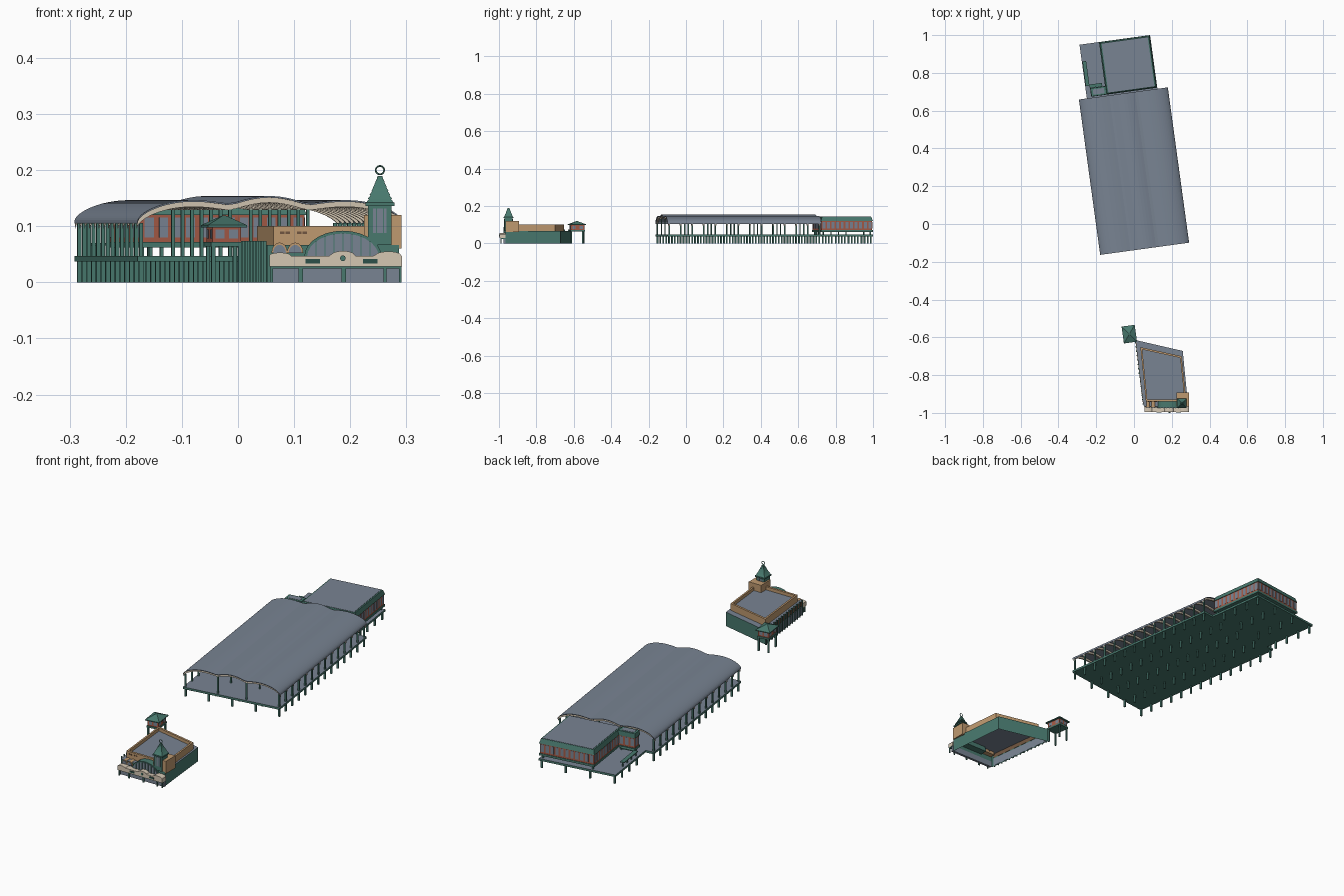
import bpy, bmesh, math
from mathutils import Matrix, Vector

if "Cube" in bpy.data.objects:
    bpy.data.objects.remove(bpy.data.objects["Cube"])


def material(name, rgb):
    m = bpy.data.materials.new(name)
    m.use_nodes = True
    m.diffuse_color = (*rgb, 1)
    m.node_tree.nodes["Principled BSDF"].inputs["Base Color"].default_value = (*rgb, 1)
    return m


GREEN = material("sea green paint", (.065, .19, .155))
SLATE = material("slate grey", (.19, .23, .29))
TAN = material("tan render", (.52, .32, .16))
CREAM = material("cream plaster", (.66, .57, .45))
RED = material("brick red", (.37, .10, .06))
BROWN = material("brown timber", (.16, .09, .05))
DARK = material("dark green sign", (.025, .08, .065))

PIER = Matrix.Translation((0, .28, 0)) @ Matrix.Rotation(math.radians(7.8), 4, 'Z')
HERE = Matrix.Identity(4)


def finish(name, bm, mats, M):
    bmesh.ops.recalc_face_normals(bm, faces=bm.faces)
    me = bpy.data.meshes.new(name)
    bm.to_mesh(me)
    bm.free()
    for m in mats:
        me.materials.append(m)
    ob = bpy.data.objects.new(name, me)
    ob.matrix_world = M
    bpy.context.collection.objects.link(ob)
    return ob


def boxes(name, items, mat, M=HERE):
    """Boxes given as (x0, x1, y0, y1, z0, z1)."""
    bm = bmesh.new()
    for x0, x1, y0, y1, z0, z1 in items:
        T = Matrix.Translation(((x0 + x1) / 2, (y0 + y1) / 2, (z0 + z1) / 2))
        bmesh.ops.create_cube(bm, size=1, matrix=T @ Matrix.Diagonal((x1 - x0, y1 - y0, z1 - z0, 1)))
    return finish(name, bm, [mat], M)


def posts(name, spots, z0, z1, w, mat, M=HERE):
    h = w / 2
    return boxes(name, [(x - h, x + h, y - h, y + h, z0, z1) for x, y in spots], mat, M)


def prism(name, pts, z0, z1, side, top, M=HERE, inset=0, bottom=True):
    """Upright prism with its own top colour; inset pulls the top edge inward."""
    bm = bmesh.new()
    c = sum((Vector(p) for p in pts), Vector((0, 0))) / len(pts)
    lo = [bm.verts.new((*p, z0)) for p in pts]
    hi = [bm.verts.new((*(Vector(p) + (c - Vector(p)) * inset), z1)) for p in pts]
    for i in range(len(pts)):
        j = (i + 1) % len(pts)
        bm.faces.new((lo[i], lo[j], hi[j], hi[i]))
    bm.faces.new(hi).material_index = 1
    if bottom:
        bm.faces.new(lo[::-1])
    return finish(name, bm, [side, top], M)


def rect(x0, x1, y0, y1):
    return [(x0, y0), (x1, y0), (x1, y1), (x0, y1)]


def extrude(name, pts, y0, y1, mat, M=HERE):
    """Outline in x and z carried from y0 to y1."""
    bm = bmesh.new()
    f = bm.faces.new([bm.verts.new((x, y0, z)) for x, z in pts])
    r = bmesh.ops.extrude_face_region(bm, geom=[f])
    bmesh.ops.translate(bm, vec=(0, y1 - y0, 0), verts=[v for v in r["geom"] if isinstance(v, bmesh.types.BMVert)])
    return finish(name, bm, [mat], M)


def arch(cx, z0, hw, rise, n=14):
    return [(cx + hw * math.cos(math.pi * i / n), z0 + rise * math.sin(math.pi * i / n)) for i in range(n + 1)]


# Pier decks and the piles below
W, L = .2375, .415
prism("main_deck", rect(-W, W, -L, L), .037, .047, GREEN, SLATE, PIER)
prism("rear_deck", rect(-.195, .182, L, .702), .037, .047, GREEN, SLATE, PIER)
rows = [-.405 + .81 * i / 13 for i in range(14)]
posts("deck_piles", [(u, v) for u in (-.23, -.115, 0, .115, .23) for v in rows], 0, .037, .008, GREEN, PIER)
posts("rear_piles", [(u, v) for u in (-.185, -.065, .055, .172) for v in (.48, .55, .62, .69)], 0, .037, .008, GREEN, PIER)

# Triple-vaulted canopy on posts
def canopy_z(u):
    a = abs(u)
    if a < .07:
        return .140 + .014 * math.cos(a / .07 * math.pi / 2)
    t = (a - .07) / (W - .07)
    return .108 + .032 * math.sqrt(1 - t ** 3) + .008 * math.sin(math.pi * t)


us = [W * math.sin(math.pi / 2 * (i / 24 - 1)) for i in range(49)]
def shell(drop, thick):
    up = [(u, canopy_z(u) - drop) for u in us]
    return up + [(u, z - thick) for u, z in reversed(up)]


extrude("canopy_roof", shell(0, .003), -L, L, SLATE, PIER)
for v in rows:
    extrude("canopy_rib", shell(.003, .009), v - .004, v + .004, CREAM, PIER)
posts("canopy_side_posts", [(s * .23, v) for s in (-1, 1) for v in rows], .047, .106, .007, GREEN, PIER)
posts("canopy_inner_posts", [(s * .07, v) for s in (-1, 1) for v in rows[::2]], .047, .132, .006, GREEN, PIER)

# Rear hall with a small wing
def hall(name, x0, x1, y0, y1):
    prism(name + "_floor", rect(x0 - .003, x1 + .003, y0 - .003, y1 + .003), .062, .072, GREEN, GREEN, PIER)
    prism(name + "_walls", rect(x0, x1, y0, y1), .072, .122, RED, RED, PIER)
    prism(name + "_fascia", rect(x0 - .003, x1 + .003, y0 - .003, y1 + .003), .12, .142, GREEN, GREEN, PIER, .05)
    prism(name + "_roof", rect(x0 + .01, x1 - .01, y0 + .006, y1 - .006), .14, .1435, SLATE, SLATE, PIER)
    panes = []
    for a, b, along_x in ((x0, x1, True), (y0, y1, False)):
        n = max(2, round((b - a) / .024))
        step = (b - a) / n
        for i in range(n):
            p, q = a + step * (i + .18), a + step * (i + .82)
            if along_x:
                panes.append((p, q, y0 - .001, y1 + .001, .08, .116))
            else:
                panes.append((x0 - .001, x1 + .001, p, q, .08, .116))
    boxes(name + "_windows", panes, SLATE, PIER)
    posts(name + "_props", [(x, y) for x in (x0 + .01, x1 - .01) for y in (y0 + .01, y1 - .01)], .047, .063, .006, GREEN, PIER)


hall("rear_hall", -.088, .178, .424, .698)
hall("rear_wing", -.168, -.088, .424, .464)
boxes("side_awning", [(-.192, -.172, .48, .612, .066, .07), (-.172, -.105, .468, .486, .066, .07)], GREEN, PIER)
posts("awning_posts", [(-.182, v) for v in (.485, .525, .565, .605)], .047, .066, .005, GREEN, PIER)

# Entrance building: open shell, roof and raised parapet
base = [(.052, -.965), (.287, -.965), (.258, -.672), (.01, -.615)]
prism("entrance_walls", base, 0, .067, GREEN, SLATE, bottom=False)
ring = [(.063, -.94), (.277, -.94), (.252, -.70), (.034, -.652)]
prism("upper_roof", ring, .067, .085, TAN, SLATE)
bm = bmesh.new()
c = sum((Vector(p) for p in ring), Vector((0, 0))) / 4
loops = [[bm.verts.new((*(c + (Vector(p) - c) * k), z)) for p in ring]
         for k, z in ((1, .068), (1, .1), (.92, .1), (.92, .08))]
for A, B in zip(loops, loops[1:]):
    for i in range(4):
        bm.faces.new((A[i], A[(i + 1) % 4], B[(i + 1) % 4], B[i]))
finish("parapet", bm, [TAN], HERE)
boxes("parapet_windows", [(x, x + .008, -.942, -.939, .086, .091) for x in (.075, .085, .105, .115)], BROWN)

# Colonnade along the left-hand wall
p0, p1 = Vector((.01, -.615)), Vector((.052, -.965))
spots = [p0.lerp(p1, (i + .5) / 15) for i in range(15)]
side = (p1 - p0).length
WALL = Matrix.Translation((*p0, 0)) @ Matrix.Rotation(math.atan2(p1.y - p0.y, p1.x - p0.x), 4, 'Z')
boxes("colonnade_lower_panel", [(.01, side - .01, -.003, .001, .004, .042)], SLATE, WALL)
boxes("colonnade_upper_panel", [(.01, side - .01, -.003, .001, .046, .066)], BROWN, WALL)
posts("colonnade_posts", [(p.x - .003, p.y) for p in spots], 0, .074, .006, GREEN)

# Arched front window
extrude("great_arch", arch(.187, .045, .069, .047), -.972, -.93, GREEN)
extrude("great_arch_glass", arch(.187, .045, .064, .042), -.974, -.971, SLATE)
boxes("great_arch_mullions", [(.187 + d - .001, .187 + d + .001, -.976, -.973, .045,
      .045 + .042 * math.sqrt(1 - (d / .064) ** 2)) for d in (-.048, -.032, -.016, 0, .016, .032, .048)], GREEN)
for x in (.074, .102):
    extrude("small_arch_frame", arch(x, .052, .0145, .019, 8), -.97, -.94, TAN)
    extrude("small_arch_glass", arch(x, .052, .0115, .015, 8), -.972, -.969, SLATE)

# Curved cream front with shops below
def crest(x):
    bumps = ((.187, .022, .009), (.075, .02, .006), (.268, .024, .008))
    return .047 + sum(h * max(0, 1 - ((x - cx) / w) ** 2) ** .5 for cx, w, h in bumps)


xs = [.056 + .236 * i / 60 for i in range(61)]
extrude("cream_front", [(.056, .028), (.292, .028)] + [(x, crest(x)) for x in reversed(xs)], -.996, -.966, CREAM)
boxes("shop_fronts", [(.058, .29, -.976, -.964, 0, .028)], SLATE)
posts("shop_posts", [(x, -.988) for x in (.06, .11, .113, .187, .19, .262, .289)], 0, .028, .005, GREEN)
boxes("shop_beam", [(.057, .291, -.992, -.966, .025, .029)], GREEN)
boxes("sign_panels", [(x - .013, x + .013, -.998, -.995, .034, .042) for x in (.133, .236)], DARK)
extrude("round_badge", arch(.187, .043, .005, .005, 8) + [(x, .086 - z) for x, z in arch(.187, .043, .005, .005, 8)[::-1][1:-1]],
        -1, -.995, GREEN)

# Tower with stepped roof and ring
prism("tower_base", rect(.225, .291, -.965, -.893), .06, .12, TAN, TAN)
TX, TY = .253, -.949
def square(r):
    return rect(TX - r, TX + r, TY - r, TY + r)


prism("tower_shaft", square(.021), .067, .14, GREEN, GREEN)
boxes("tower_panels", [(TX - .012, TX + .012, TY - .0225, TY + .0225, .088, .132)], SLATE)
boxes("tower_mullions", [(TX + d - .001, TX + d + .001, TY - .0235, TY + .0235, .088, .132) for d in (-.006, .006)], GREEN)
prism("tower_cornice", square(.026), .136, .142, GREEN, GREEN)
for i in range(7):
    prism("tower_roof_tier", square(.025 - .0032 * i), .142 + .0068 * i, .149 + .0068 * i, GREEN, GREEN, inset=.25)
bpy.ops.mesh.primitive_torus_add(major_radius=.0075, minor_radius=.0015, major_segments=20, minor_segments=6,
                                 location=(TX, TY, .2), rotation=(math.pi / 2, 0, 0))
finial = bpy.context.object
finial.name = "tower_ring"
finial.data.materials.append(GREEN)

# Kiosk on stilts
K = Matrix.Translation((-.025, -.583, 0)) @ Matrix.Rotation(math.radians(8), 4, 'Z')
posts("kiosk_stilts", [(x, y) for x in (-.024, .024) for y in (-.034, .034)], 0, .066, .007, GREEN, K)
prism("kiosk_floor", rect(-.029, .029, -.04, .04), .064, .072, GREEN, GREEN, K)
prism("kiosk_walls", rect(-.026, .026, -.036, .036), .072, .1, RED, RED, K)
boxes("kiosk_windows", [(x - .008, x + .008, -.037, .037, .078, .094) for x in (-.012, .012)]
      + [(-.027, .027, y - .009, y + .009, .078, .094) for y in (-.02, .02)], SLATE, K)
prism("kiosk_eaves", rect(-.035, .035, -.045, .045), .098, .102, GREEN, GREEN, K)
prism("kiosk_roof", rect(-.035, .035, -.045, .045), .102, .119, GREEN, GREEN, K, .92)
